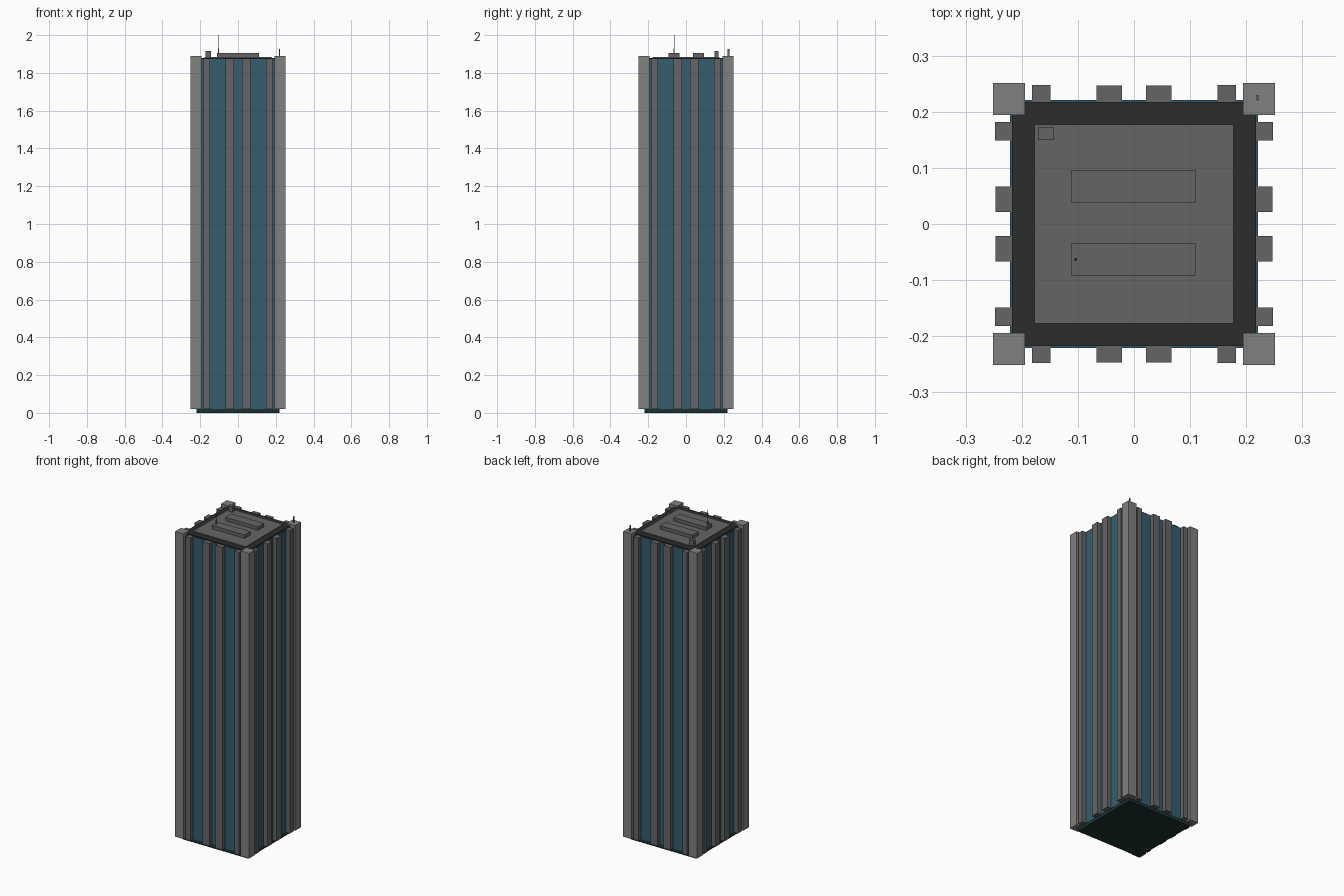
import bpy, bmesh
from mathutils import Matrix, Vector
from math import pi

if "Cube" in bpy.data.objects:
    bpy.data.objects.remove(bpy.data.objects["Cube"])


def material(name, rgb):
    m = bpy.data.materials.new(name)
    m.diffuse_color = (*rgb, 1)
    m.use_nodes = True
    m.node_tree.nodes["Principled BSDF"].inputs["Base Color"].default_value = m.diffuse_color
    return m


GLASS = material("blue_glass", (0.035, 0.11, 0.16))
DARK = material("dark_trim", (0.025, 0.025, 0.025))
BASE = material("dark_base", (0.01, 0.03, 0.03))
STONE = material("light_stone", (0.22, 0.22, 0.215))
CONCRETE = material("concrete", (0.13, 0.13, 0.13))


def boxes(name, bounds, mat, turns=1):
    """One object from (x0, x1, y0, y1, z0, z1) boxes, repeated by quarter turns."""
    bm = bmesh.new()
    for k in range(turns):
        rot = Matrix.Rotation(k * pi / 2, 4, 'Z')
        for x0, x1, y0, y1, z0, z1 in bounds:
            centre = Vector((x0 + x1, y0 + y1, z0 + z1)) / 2
            size = (x1 - x0, y1 - y0, z1 - z0)
            bmesh.ops.create_cube(bm, size=1, matrix=rot @ Matrix.Translation(centre)
                                  @ Matrix.Diagonal((*size, 1)))
    me = bpy.data.meshes.new(name)
    bm.to_mesh(me)
    bm.free()
    me.materials.append(mat)
    ob = bpy.data.objects.new(name, me)
    bpy.context.collection.objects.link(ob)
    return ob


def square(name, half, z0, z1, mat):
    return boxes(name, [(-half, half, -half, half, z0, z1)], mat)


# Tower body
square("base_plinth", 0.22, 0.0, 0.02, BASE)
square("glass_core", 0.221, 0.02, 1.874, GLASS)

# Vertical structure: corner pillars and four fins per facade
boxes("corner_pillars", [(0.194, 0.251, -0.251, -0.194, 0.02, 1.89)], STONE, 4)
wide = [(0.021, 0.067), (-0.067, -0.021)]
narrow = [(0.149, 0.182), (-0.182, -0.149)]
boxes("wide_fins", [(a, b, -0.2465, -0.215, 0.02, 1.875) for a, b in wide], CONCRETE, 4)
boxes("narrow_fins", [(a, b, -0.248, -0.215, 0.02, 1.875) for a, b in narrow], CONCRETE, 4)

# Roof
square("roof_border", 0.217, 1.868, 1.88, DARK)
square("roof_deck", 0.177, 1.872, 1.883, CONCRETE)
boxes("roof_plant_units", [(-0.112, 0.11, 0.038, 0.096, 1.88, 1.904),
                           (-0.112, 0.11, -0.092, -0.035, 1.88, 1.904)], CONCRETE)
boxes("roof_vent", [(-0.171, -0.143, 0.15, 0.172, 1.88, 1.917)], CONCRETE)

# Masts
boxes("roof_antenna", [(-0.1065, -0.1015, -0.0655, -0.0605, 1.9, 1.93),
                       (-0.1055, -0.1025, -0.0645, -0.0615, 1.93, 2.0)], CONCRETE)
boxes("corner_mast", [(0.218, 0.222, 0.22, 0.23, 1.885, 1.927)], CONCRETE)
